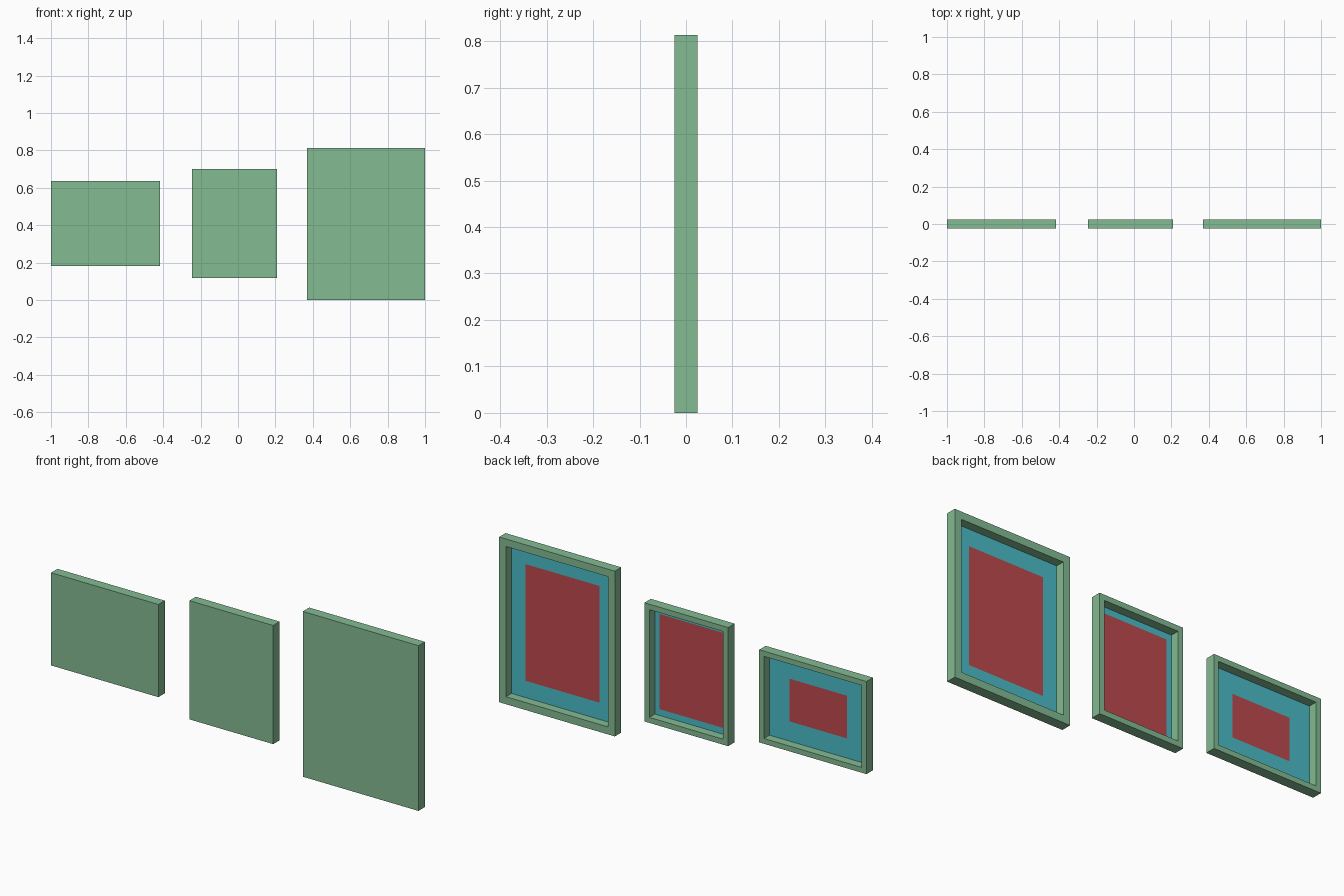
import bpy
import bmesh

default_cube = bpy.data.objects.get("Cube")
if default_cube:
    bpy.data.objects.remove(default_cube, do_unlink=True)

BACK, FACE = 0.025, -0.025      # open side and closed side of every frame
FLOOR = -0.018                  # bottom of the recess


def material(name, rgb):
    """Flat material from display values, converted to linear."""
    color = [(c / 255) ** 2.2 for c in rgb] + [1.0]
    mat = bpy.data.materials.new(name)
    mat.use_nodes = True
    mat.diffuse_color = color
    bsdf = mat.node_tree.nodes["Principled BSDF"]
    bsdf.inputs["Base Color"].default_value = color
    bsdf.inputs["Roughness"].default_value = 0.8
    return mat


GREEN = material("soft green", (130, 185, 145))
BLUE = material("teal blue", (77, 187, 199))
RED = material("brick red", (189, 75, 78))


def nested_rectangles(name, mat, centre, rings, start_cap=False, end_cap=False):
    """Skin a series of rectangles given as (half width, half height, y)."""
    cx, cz = centre
    bm = bmesh.new()
    loops = [[bm.verts.new((cx + sx * w, y, cz + sz * h))
              for sx, sz in ((-1, -1), (1, -1), (1, 1), (-1, 1))]
             for w, h, y in rings]
    for a, b in zip(loops, loops[1:]):
        for i in range(4):
            j = (i + 1) % 4
            bm.faces.new((a[i], a[j], b[j], b[i]))
    if start_cap:
        bm.faces.new(loops[0])
    if end_cap:
        bm.faces.new(loops[-1][::-1])
    mesh = bpy.data.meshes.new(name)
    bm.to_mesh(mesh)
    bm.free()
    mesh.materials.append(mat)
    obj = bpy.data.objects.new(name, mesh)
    bpy.context.collection.objects.link(obj)
    return obj


def picture_frame(label, centre, half_w, half_h, border, art_w, art_h):
    open_w, open_h = half_w - border, half_h - border
    # Closed tray: face panel, outer sides, rim and recess walls
    nested_rectangles(label + "_frame", GREEN, centre,
                      [(half_w, half_h, FACE), (half_w, half_h, BACK),
                       (open_w, open_h, BACK), (open_w, open_h, FLOOR)],
                      start_cap=True)
    # Mount surrounding the picture, level with it
    nested_rectangles(label + "_mount", BLUE, centre,
                      [(open_w, open_h, FLOOR), (art_w, art_h, FLOOR)])
    # Picture panel
    nested_rectangles(label + "_picture", RED, centre,
                      [(art_w, art_h, FLOOR)], end_cap=True)


picture_frame("small", (-0.708, 0.409), 0.292, 0.228, 0.026, 0.156, 0.105)
picture_frame("medium", (-0.019, 0.409), 0.228, 0.292, 0.027, 0.175, 0.234)
picture_frame("large", (0.685, 0.4065), 0.315, 0.4065, 0.037, 0.202, 0.287)
